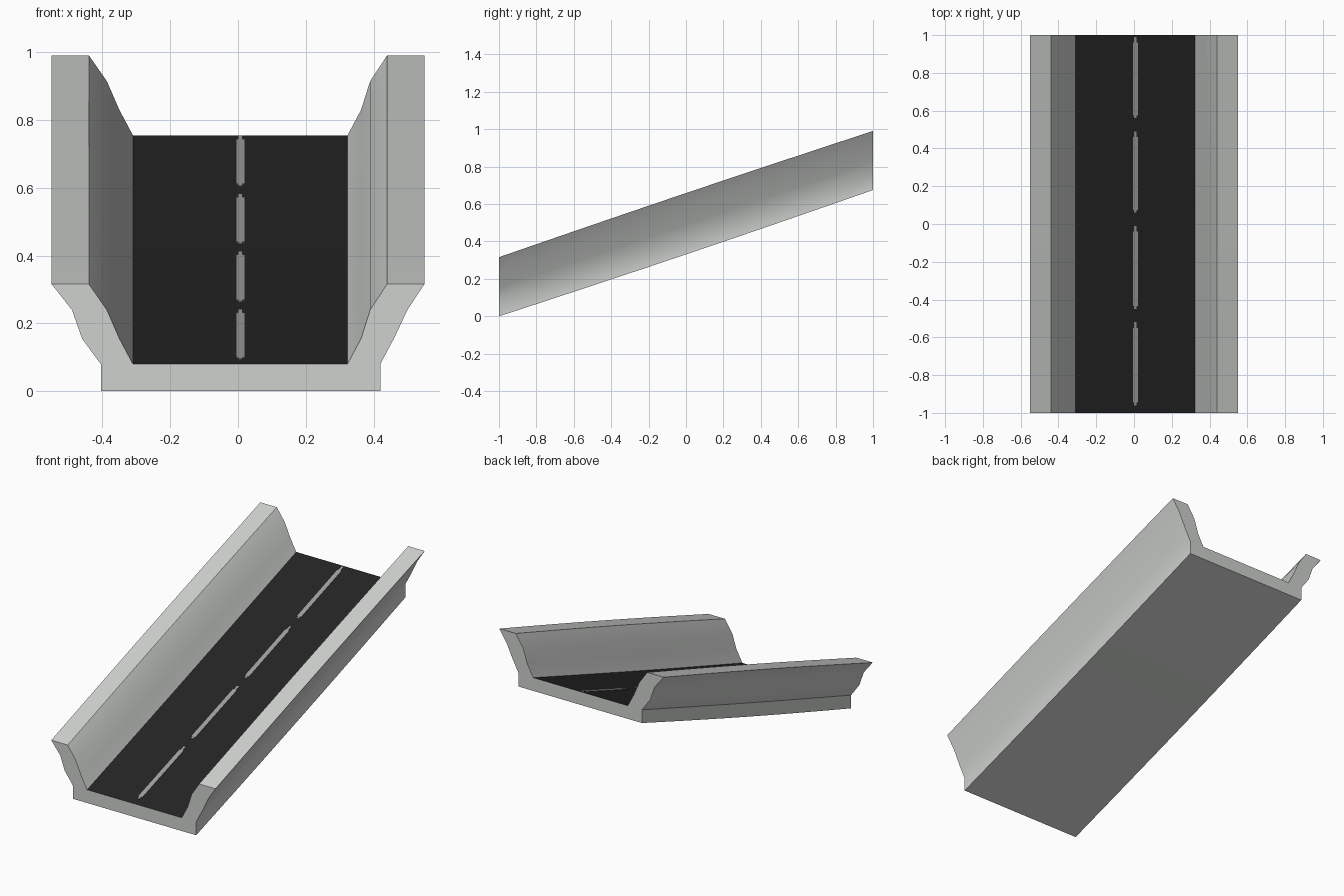
import bpy, bmesh, math

if "Cube" in bpy.data.objects:
    bpy.data.objects.remove(bpy.data.objects["Cube"])


def material(name, r, g, b):
    m = bpy.data.materials.new(name)
    m.diffuse_color = (r, g, b, 1)
    m.use_nodes = True
    m.node_tree.nodes["Principled BSDF"].inputs["Base Color"].default_value = m.diffuse_color
    return m


concrete = material("pale_concrete", 0.62, 0.64, 0.62)
asphalt = material("black_asphalt", 0.018, 0.018, 0.018)
paint = material("grey_lane_paint", 0.35, 0.35, 0.35)

SLOPE = 0.675 / 2
FLOOR = 0.08
# cross-section of the trough: (x, z), anticlockwise from bottom left
PROFILE = [(-0.405, 0), (0.42, 0), (0.42, 0.08), (0.46, 0.155), (0.50, 0.24),
           (0.55, 0.316), (0.44, 0.316), (0.39, 0.24), (0.363, 0.155), (0.323, FLOOR),
           (-0.31, FLOOR), (-0.35, 0.155), (-0.387, 0.24), (-0.44, 0.316),
           (-0.55, 0.316), (-0.49, 0.24), (-0.46, 0.155), (-0.405, 0.08)]


def ramp_z(y, z):
    """Height on the ramp; the section deepens very slightly mid-span."""
    bulge = (z / 0.316 - 0.55) * 0.012 * math.cos(y * math.pi / 2)
    return SLOPE * (y + 1) + z + bulge


def make_object(name, bm, mats):
    bmesh.ops.recalc_face_normals(bm, faces=bm.faces)
    me = bpy.data.meshes.new(name)
    bm.to_mesh(me)
    bm.free()
    for m in mats:
        me.materials.append(m)
    ob = bpy.data.objects.new(name, me)
    bpy.context.collection.objects.link(ob)
    return ob


# trough: profile swept up the slope, with the floor faces as asphalt
bm = bmesh.new()
STEPS = 10
rings = []
for i in range(STEPS + 1):
    y = -1 + 2 * i / STEPS
    rings.append([bm.verts.new((x, y, ramp_z(y, z))) for x, z in PROFILE])
n = len(PROFILE)
for a, b in zip(rings, rings[1:]):
    for j in range(n):
        k = (j + 1) % n
        f = bm.faces.new((a[j], a[k], b[k], b[j]))
        f.material_index = 1 if j == 9 else 0
# end caps: slab and two walls
for ring in (rings[0], rings[-1]):
    bm.faces.new([ring[j] for j in (0, 1, 2, 9, 10, 17)])
    for j in range(3):
        bm.faces.new([ring[j + 2], ring[j + 3], ring[8 - j], ring[9 - j]])
        bm.faces.new([ring[10 + j], ring[11 + j], ring[16 - j], ring[17 - j]])
trough = make_object("road_ramp", bm, [concrete, asphalt])
bpy.context.view_layer.objects.active = trough
trough.select_set(True)
bpy.ops.object.shade_smooth_by_angle(angle=math.radians(36))

# lane dashes: thin plates with narrower tips
bm = bmesh.new()
CX = 0.007
for start in (-0.96, -0.45, 0.06, 0.56):
    end = start + (0.44 if start < -0.9 else 0.43 if start > 0 else 0.44)
    for y0, y1, w in ((start, start + 0.015, 0.007),
                      (start + 0.015, end - 0.03, 0.0135),
                      (end - 0.03, end, 0.007)):
        cube = bmesh.ops.create_cube(bm, size=1)["verts"]
        for v in cube:
            v.co.x = CX + (w if v.co.x > 0 else -w)
            v.co.y = y1 if v.co.y > 0 else y0
            v.co.z = ramp_z(v.co.y, FLOOR) + (0.003 if v.co.z > 0 else -0.002)
make_object("lane_dashes", bm, [paint])
